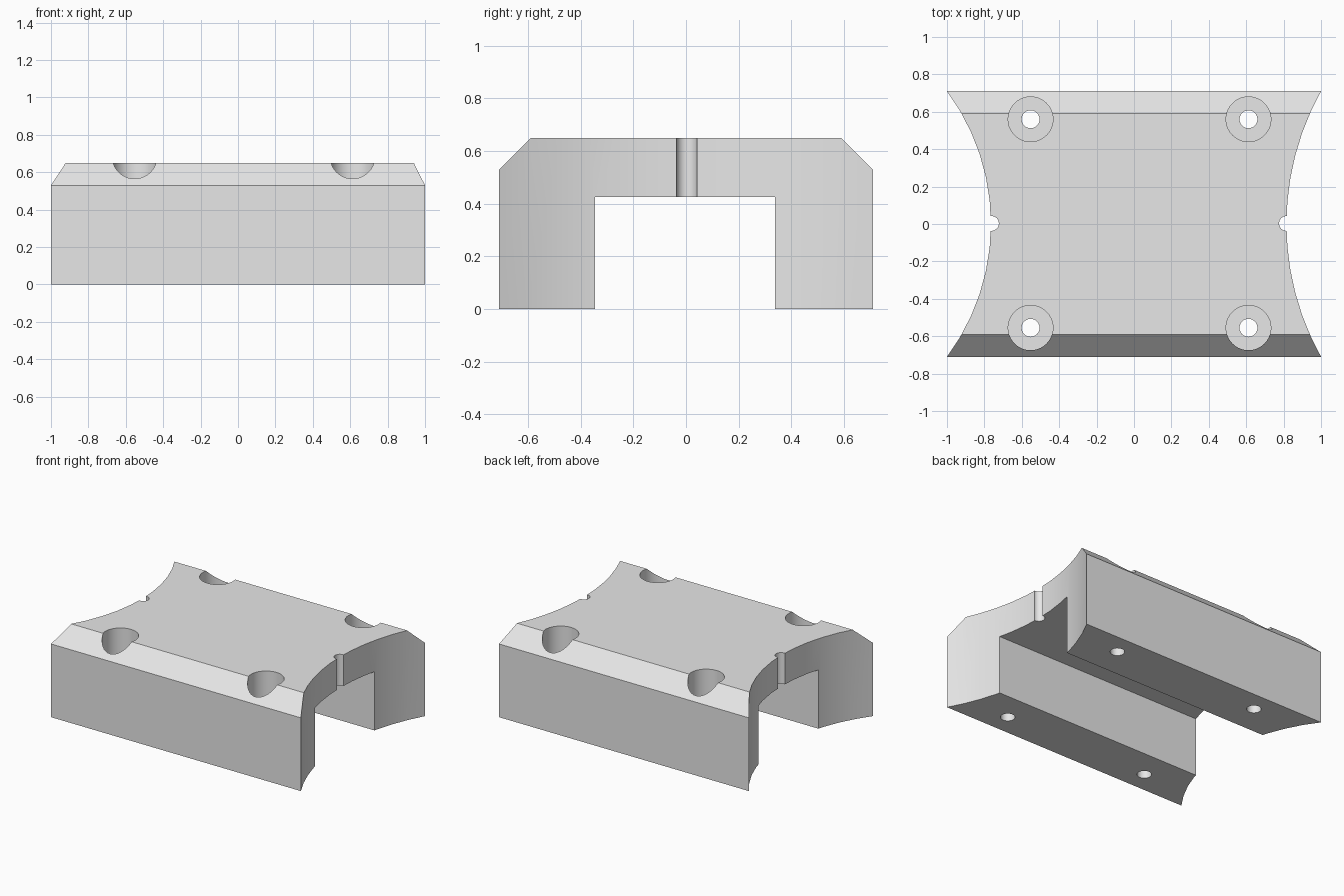
import bpy, bmesh, math
from mathutils import Vector

cube = bpy.data.objects.get("Cube")
if cube:
    bpy.data.objects.remove(cube, do_unlink=True)

grey = bpy.data.materials.new("light grey")
grey.use_nodes = True
colour = (0.8, 0.8, 0.8, 1)
grey.diffuse_color = colour
grey.node_tree.nodes["Principled BSDF"].inputs["Base Color"].default_value = colour

HEIGHT, HALF_Y, HALF_X = 0.65, 0.71, 1.0


def prism(name, points, direction):
    """Solid made by sweeping a flat outline along a direction."""
    bm = bmesh.new()
    face = bm.faces.new([bm.verts.new(p) for p in points])
    moved = bmesh.ops.extrude_face_region(bm, geom=[face])["geom"]
    verts = [v for v in moved if isinstance(v, bmesh.types.BMVert)]
    bmesh.ops.translate(bm, verts=verts, vec=Vector(direction))
    bmesh.ops.recalc_face_normals(bm, faces=bm.faces)
    mesh = bpy.data.meshes.new(name)
    bm.to_mesh(mesh)
    bm.free()
    mesh.materials.append(grey)
    obj = bpy.data.objects.new(name, mesh)
    bpy.context.collection.objects.link(obj)
    return obj


def cylinder(name, x, y, radius, bottom, sides):
    ring = [(x + radius * math.cos(math.tau * i / sides),
             y + radius * math.sin(math.tau * i / sides), bottom)
            for i in range(sides)]
    return prism(name, ring, (0, 0, 1 - bottom))


def combine(obj, tool, operation):
    mod = obj.modifiers.new(tool.name, "BOOLEAN")
    mod.object, mod.operation, mod.solver = tool, operation, "EXACT"
    bpy.context.view_layer.objects.active = obj
    bpy.ops.object.modifier_apply(modifier=mod.name)
    bpy.data.objects.remove(tool, do_unlink=True)


def hollow_edge(waist, side):
    """Concave arc from back to front, running slightly past the corners."""
    sag = HALF_X - waist
    radius = (HALF_Y ** 2 + sag ** 2) / (2 * sag)
    reach = math.asin(HALF_Y / radius)
    steps = 6
    return [(side * (waist + radius * (1 - math.cos(reach * i / steps))),
             radius * math.sin(reach * i / steps), -0.5)
            for i in range(steps + 1, -steps - 2, -1)]


# Bridge-shaped section with chamfered shoulders
section = [(-HALF_Y, 0), (-0.345, 0), (-0.345, 0.425), (0.338, 0.425),
           (0.338, 0), (HALF_Y, 0), (HALF_Y, 0.53), (0.59, HEIGHT),
           (-0.59, HEIGHT), (-HALF_Y, 0.53)]
block = prism("bridge_block", [(-1.2, y, z) for y, z in section], (2.4, 0, 0))

# Curved ends, the left one shallower than the right one
outline = hollow_edge(0.815, 1) + hollow_edge(0.765, -1)[::-1]
combine(block, prism("end_outline", outline, (0, 0, 2)), "INTERSECT")

# Round notch in the middle of each end
for x in (-0.762, 0.815):
    combine(block, cylinder("notch", x, 0.003, 0.04, -0.5, 16), "DIFFERENCE")

# Four counterbored screw holes
for x in (-0.553, 0.612):
    for y in (-0.555, 0.56):
        combine(block, cylinder("counterbore", x, y, 0.12, 0.25, 40), "DIFFERENCE")
        combine(block, cylinder("screw_hole", x, y, 0.048, -0.5, 24), "DIFFERENCE")

bpy.ops.object.select_all(action="DESELECT")
block.select_set(True)
bpy.context.view_layer.objects.active = block
bpy.ops.object.shade_smooth_by_angle(angle=math.radians(30))
